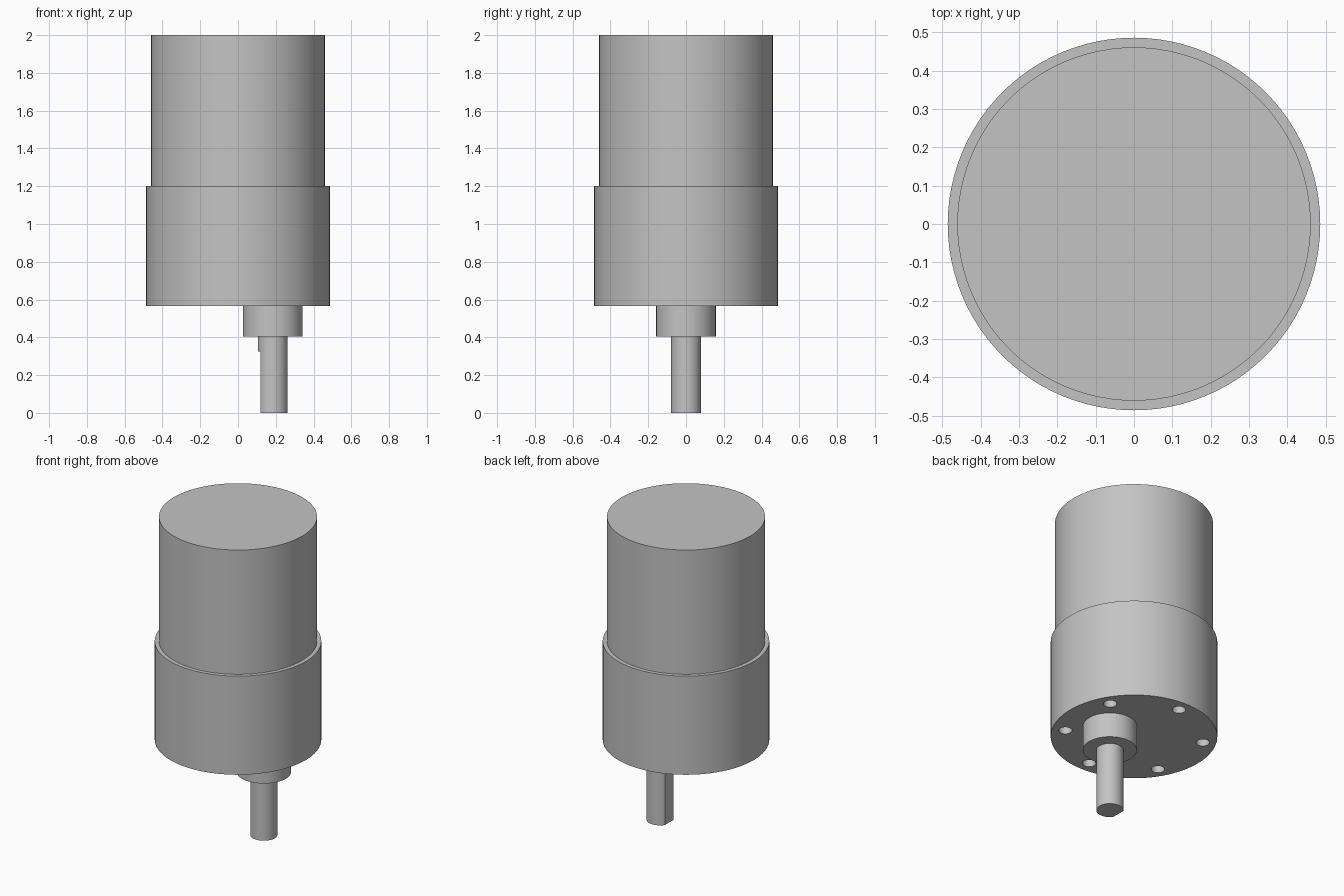
import bpy
import math

cube = bpy.data.objects.get("Cube")
if cube:
    bpy.data.objects.remove(cube, do_unlink=True)

GREY = (0.55, 0.55, 0.55, 1.0)
metal = bpy.data.materials.new("plain grey metal")
metal.use_nodes = True
metal.diffuse_color = GREY
metal.node_tree.nodes["Principled BSDF"].inputs["Base Color"].default_value = GREY

SHAFT_X = 0.184      # output shaft sits off the main axis
SHAFT_R = 0.079
FACE_Z = 0.565       # underside of the gearbox
OVERLAP = 0.02


def cylinder(name, radius, bottom, top, x=0.0, y=0.0, sides=96):
    bpy.ops.mesh.primitive_cylinder_add(
        vertices=sides, radius=radius, depth=top - bottom,
        location=(x, y, (bottom + top) / 2))
    obj = bpy.context.object
    obj.name = name
    obj.data.materials.append(metal)
    return obj


def cut(target, cutter):
    cutter.hide_render = True
    mod = target.modifiers.new("cut", "BOOLEAN")
    mod.operation = "DIFFERENCE"
    mod.solver = "EXACT"
    mod.object = cutter
    bpy.ops.object.select_all(action="DESELECT")
    target.select_set(True)
    bpy.context.view_layer.objects.active = target
    bpy.ops.object.modifier_apply(modifier=mod.name)
    bpy.data.objects.remove(cutter, do_unlink=True)


# Motor can and the wider gearbox below it
motor_can = cylinder("motor_can", 0.461, 1.2 - OVERLAP, 2.0)
gearbox = cylinder("gearbox", 0.486, FACE_Z, 1.2)

# Ring of six blind mounting holes in the gearbox face
for i in range(6):
    a = math.radians(30 + 60 * i)
    hole = cylinder("hole_cutter", 0.039, FACE_Z - 0.1, FACE_Z + 0.08,
                    0.407 * math.cos(a), 0.407 * math.sin(a), 32)
    cut(gearbox, hole)

# Shaft boss and output shaft
shaft_boss = cylinder("shaft_boss", 0.158, 0.405, FACE_Z + OVERLAP, SHAFT_X, sides=64)
output_shaft = cylinder("output_shaft", SHAFT_R, 0.0, 0.405 + OVERLAP, SHAFT_X, sides=64)

# Flat that gives the shaft end its D section
flat_x, flat_top = 0.119, 0.325
bpy.ops.mesh.primitive_cube_add(size=1, location=(flat_x - 0.1, 0, flat_top - 0.25))
flat_cutter = bpy.context.object
flat_cutter.scale = (0.2, 0.4, 0.5)
flat_cutter.data.materials.append(metal)
bpy.context.view_layer.update()
cut(output_shaft, flat_cutter)

# Smooth walls with crisp rims
bpy.ops.object.select_all(action="DESELECT")
for obj in (motor_can, gearbox, shaft_boss, output_shaft):
    obj.select_set(True)
    bpy.context.view_layer.objects.active = obj
bpy.ops.object.shade_smooth_by_angle(angle=math.radians(25))
